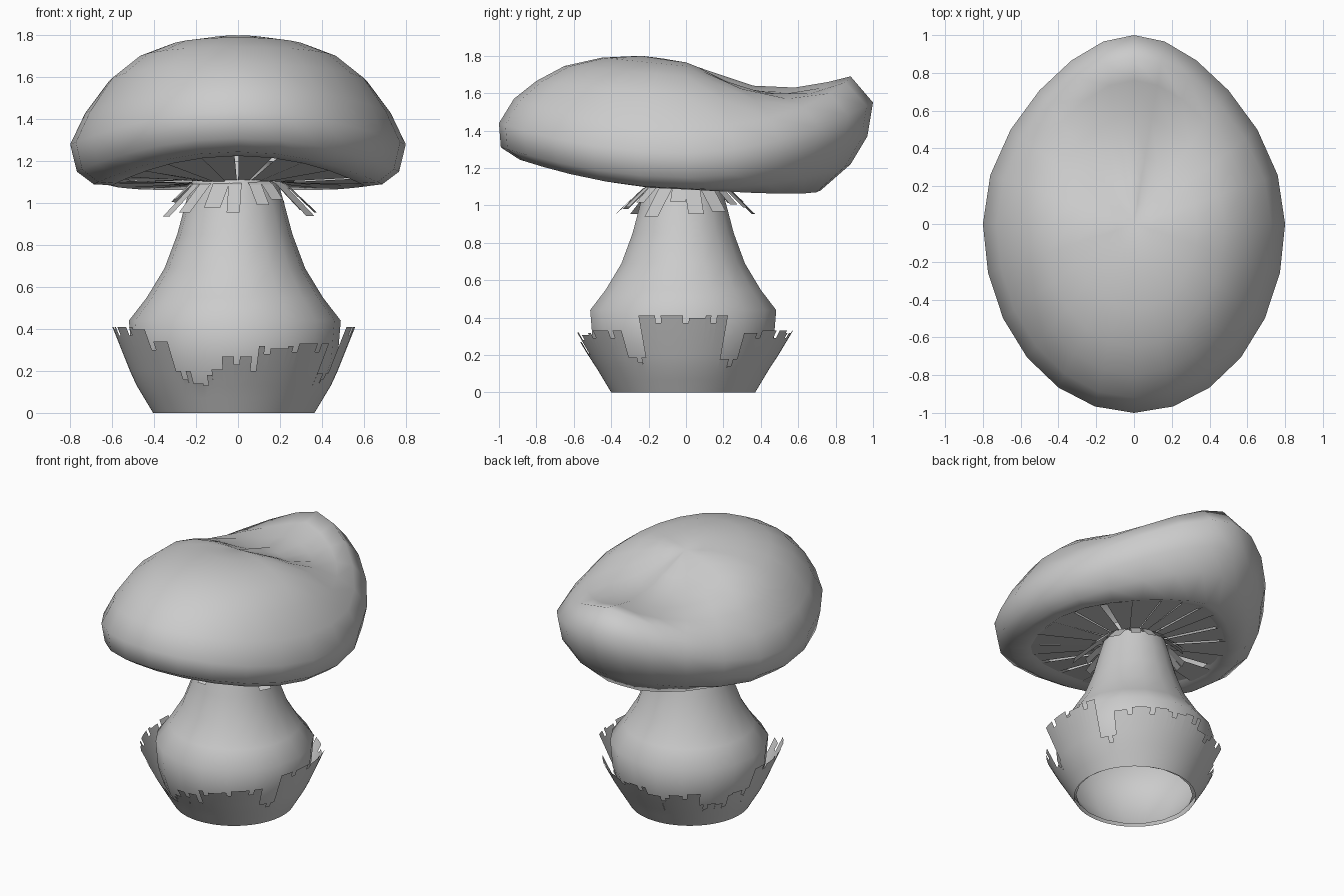
import bpy, bmesh, random
from math import sin, cos, radians, pi

if "Cube" in bpy.data.objects:
    bpy.data.objects.remove(bpy.data.objects["Cube"])

random.seed(4)


def build(name, bm, smooth=True, recalc=True):
    bmesh.ops.remove_doubles(bm, verts=bm.verts, dist=0.0005)
    if recalc:
        bmesh.ops.recalc_face_normals(bm, faces=bm.faces)
    me = bpy.data.meshes.new(name)
    bm.to_mesh(me)
    bm.free()
    ob = bpy.data.objects.new(name, me)
    bpy.context.collection.objects.link(ob)
    for p in me.polygons:
        p.use_smooth = smooth
    return ob


def skin(bm, rings):
    # bridge consecutive closed rings of points with quads
    vs = [[bm.verts.new(p) for p in r] for r in rings]
    n = len(rings[0])
    for a, b in zip(vs, vs[1:]):
        for i in range(n):
            j = (i + 1) % n
            bm.faces.new((a[i], a[j], b[j], b[i]))
    return vs


# Cap: front, side and back profiles (radial fraction, height) blended by angle
FRONT = [(.12, 1.785), (.24, 1.8), (.45, 1.79), (.65, 1.745), (.8, 1.665), (.92, 1.57),
         (1, 1.44), (.99, 1.31), (.89, 1.245), (.78, 1.225), (.70, 1.24)]
SIDE = [(.12, 1.765), (.25, 1.765), (.42, 1.745), (.6, 1.69), (.77, 1.58), (.91, 1.43),
        (1, 1.28), (.96, 1.15), (.86, 1.09), (.75, 1.085), (.68, 1.12)]
BACK = [(.12, 1.72), (.24, 1.68), (.36, 1.64), (.58, 1.63), (.76, 1.66), (.88, 1.69),
        (1, 1.55), (.97, 1.37), (.88, 1.22), (.72, 1.08), (.61, 1.11)]
DENT = [.02, .04, .06, .06, .05, .03, 0, 0, .01, .02, .02]


def cap_point(k, t):
    s, c = sin(t), cos(t)
    end = BACK[k] if s > 0 else FRONT[k]
    w = s * s
    wz = abs(s) ** 1.1 if s < 0 and k < 5 else w
    f = end[0] * w + SIDE[k][0] * (1 - w)
    z = end[1] * wz + SIDE[k][1] * (1 - wz)
    egg = 1
    if s > 0:
        egg -= .23 * s * s
        z -= DENT[k] * abs(sin(2 * t))
    return (.8 * c * f * egg, s * f, z)


N = 24
bm = bmesh.new()
rings = [[cap_point(k, 2 * pi * i / N) for i in range(N)] for k in range(len(FRONT))]
vs = skin(bm, rings)
apex = bm.verts.new((0, 0, 1.762))
for i in range(N):
    bm.faces.new((apex, vs[0][(i + 1) % N], vs[0][i]))
build("cap", bm)

# Gills: radial cards under the cap with thin gaps
bm = bmesh.new()
G = 22
for i in range(G):
    t = 2 * pi * (i + random.uniform(-.12, .12)) / G
    h = pi / G * random.uniform(.88, 1.1)
    d = random.uniform(-.012, .012)
    quad = []
    for a in (t - h, t + h):
        x, y, z = cap_point(9, a)
        quad.append(((x * .98, y * .98, z + .015 + d), (.17 * cos(a), .17 * sin(a), 1.105 + d)))
    (o1, i1), (o2, i2) = quad
    bm.faces.new([bm.verts.new(p) for p in (o1, i1, i2, o2)])
build("gills", bm, False, False)

# Stem: bulbous lathe, open underneath
bm = bmesh.new()
prof = [(.37, .01), (.45, .13), (.49, .26), (.505, .44), (.42, .55), (.335, .69),
        (.275, .85), (.235, 1.0), (.2, 1.12), (.18, 1.2)]
n = 18
skin(bm, [[(-.015 + r * cos(2 * pi * i / n), -.015 + r * sin(2 * pi * i / n), z)
           for i in range(n)] for r, z in prof])
build("stem", bm)

# Skirt: drooping flaps around the stem top
bm = bmesh.new()
K = 18
for i in range(K):
    t = 2 * pi * (i + random.uniform(-.2, .2)) / K - pi / 2
    w = random.uniform(.028, .042)
    L = random.uniform(.5, 1.1)
    path = [(.17, 1.12), (.23, 1.09), (.23 + .15 * L, 1.09 - .14 * L)]
    row = [[bm.verts.new((r * cos(t) - k * w * sin(t), r * sin(t) + k * w * cos(t), z))
            for k in (-1, 1)] for r, z in path]
    for a, b in zip(row, row[1:]):
        bm.faces.new((a[0], b[0], b[1], a[1]))
build("skirt", bm, False, False)

# Cup: torn sheath round the base; (start angle, height) of each torn piece
PIECES = [(-25, .41), (25, .18), (35, .33), (95, .27), (110, .3), (132, .2), (152, .26),
          (172, .41), (226, .34), (236, .2), (245, .14), (256, .22), (265, .27),
          (278, .2), (282, .32), (298, .33), (325, .2)]


def cup_height(deg):
    d = (deg + 25) % 360 - 25
    return [h for a, h in PIECES if a <= d][-1]


def cup_point(z, deg):
    a = radians(deg)
    r = .385 + .6 * z if z < .15 else .475 + .4 * (z - .15)
    r += max(0, z - .13) * .2 * sin(a) ** 2
    return (-.02 + r * cos(a), -.015 + r * sin(a), z)


bm = bmesh.new()
step = 3
for i in range(0, 360, step):
    top = cup_height(i + 1)
    if i % 15 == 0:
        top -= .04
    elif (i // 12) % 3 == 0:
        top -= .012
    zs = [0, .07, .13] + ([.2] if top > .24 else []) + [top]
    for z0, z1 in zip(zs, zs[1:]):
        q = [(z0, i), (z0, i + step), (z1, i + step), (z1, i)]
        bm.faces.new([bm.verts.new(cup_point(z, a)) for z, a in q])
build("cup", bm, True, False)
